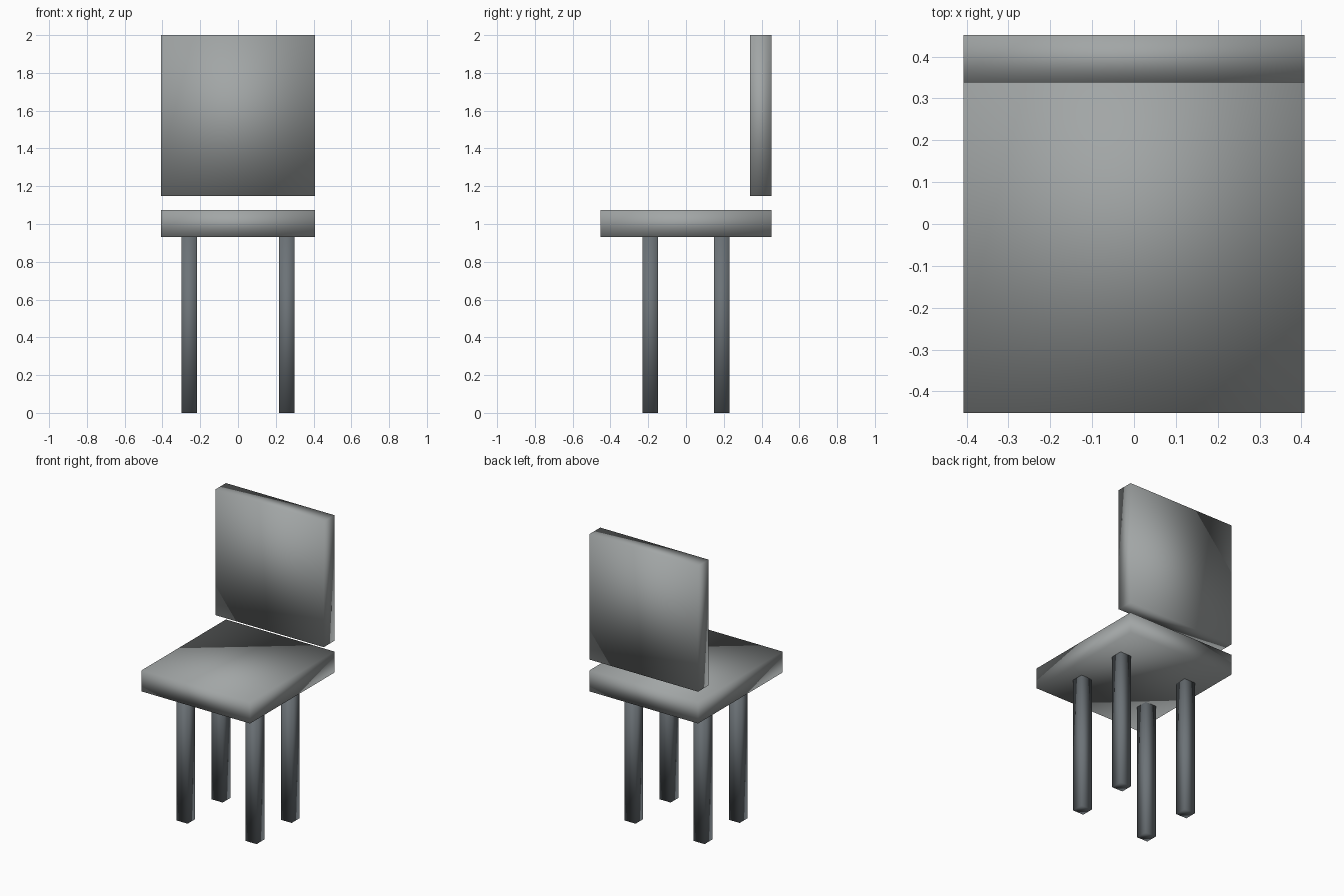
import bpy
import bmesh
from mathutils import Matrix, Vector

cube = bpy.data.objects.get("Cube")
if cube:
    bpy.data.objects.remove(cube, do_unlink=True)


def make_material(name, rgb):
    mat = bpy.data.materials.new(name)
    mat.use_nodes = True
    color = (*rgb, 1.0)
    mat.diffuse_color = color
    mat.node_tree.nodes["Principled BSDF"].inputs["Base Color"].default_value = color
    return mat


def box(name, low, high, mat):
    """Soft-shaded box spanning two opposite corners."""
    low, high = Vector(low), Vector(high)
    bm = bmesh.new()
    place = Matrix.Translation((low + high) / 2) @ Matrix.Diagonal((*(high - low), 1))
    bmesh.ops.create_cube(bm, size=1, matrix=place)
    for face in bm.faces:
        face.smooth = True
    mesh = bpy.data.meshes.new(name)
    bm.to_mesh(mesh)
    bm.free()
    mesh.materials.append(mat)
    obj = bpy.data.objects.new(name, mesh)
    bpy.context.collection.objects.link(obj)
    return obj


panel_grey = make_material("panel grey", (0.36, 0.38, 0.38))
leg_grey = make_material("dark leg grey", (0.15, 0.17, 0.185))

half_w, half_d = 0.407, 0.452
seat_bottom, seat_top = 0.932, 1.075

# Seat slab and floating backrest
box("seat", (-half_w, -half_d, seat_bottom), (half_w, half_d, seat_top), panel_grey)
box("backrest", (-half_w, 0.338, 1.148), (half_w, half_d, 2.0), panel_grey)

# Four square legs
leg_x, leg_y, leg_r = 0.259, 0.188, 0.041
for side, sx in (("left", 1), ("right", -1)):
    for end, sy in (("front", -1), ("back", 1)):
        x, y = sx * leg_x, sy * leg_y
        box(f"{end}_{side}_leg", (x - leg_r, y - leg_r, 0),
            (x + leg_r, y + leg_r, seat_bottom), leg_grey)
